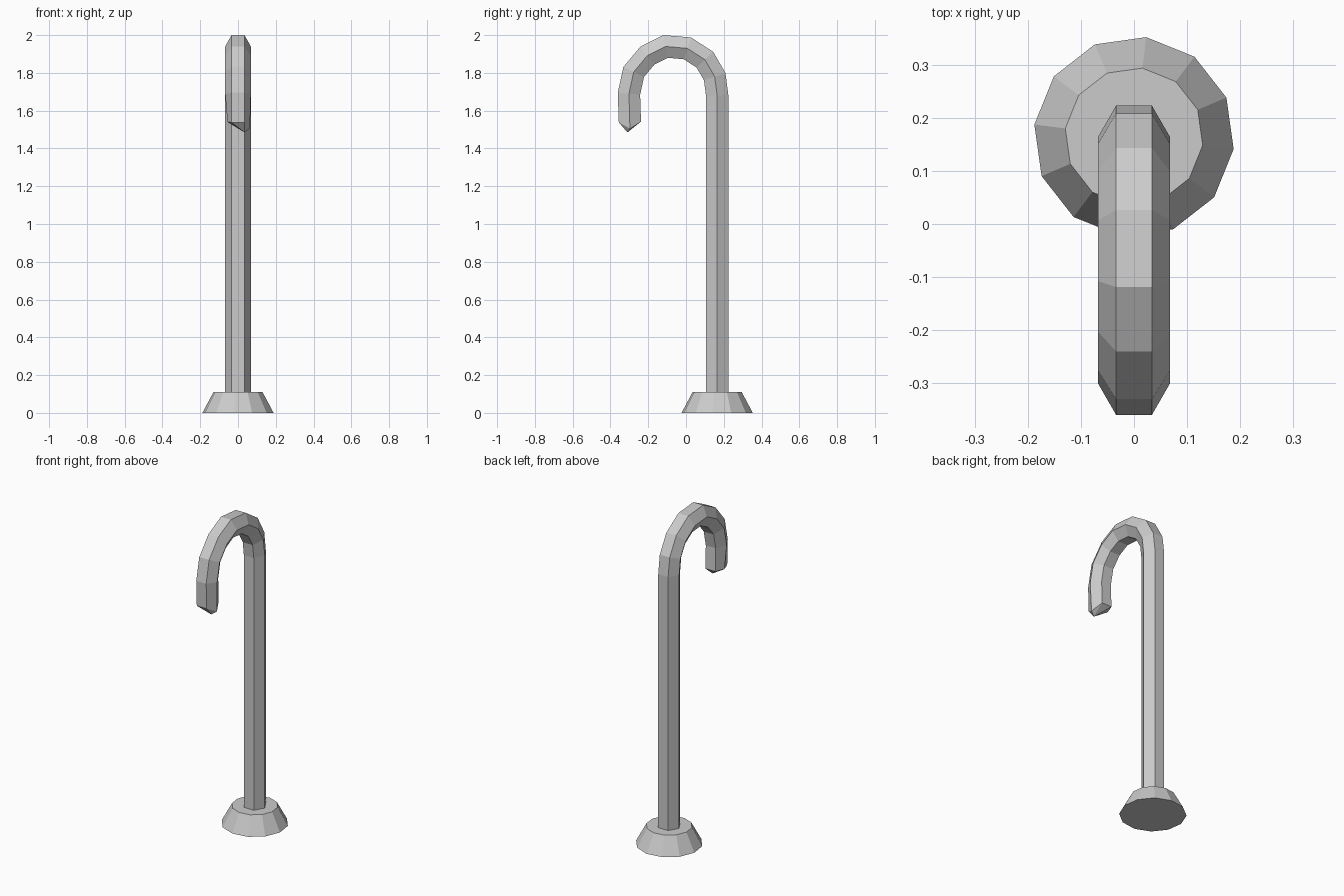
import bpy, bmesh, math
from mathutils import Vector

if "Cube" in bpy.data.objects:
    bpy.data.objects.remove(bpy.data.objects["Cube"])


def make_object(name, bm):
    bmesh.ops.recalc_face_normals(bm, faces=bm.faces[:])
    mesh = bpy.data.meshes.new(name)
    bm.to_mesh(mesh)
    bm.free()
    obj = bpy.data.objects.new(name, mesh)
    bpy.context.collection.objects.link(obj)
    return obj


def bridge(bm, a, b):
    n = len(a)
    for i in range(n):
        j = (i + 1) % n
        bm.faces.new((a[i], a[j], b[j], b[i]))


# Foot: twelve-sided tapered disc
bm = bmesh.new()
rings = []
for radius, z in ((0.19, 0.0), (0.131, 0.11)):
    ring = []
    for i in range(12):
        a = math.radians(23 + 30 * i)
        ring.append(bm.verts.new((radius * math.cos(a), 0.165 + radius * math.sin(a), z)))
    rings.append(ring)
bridge(bm, *rings)
bm.faces.new(rings[0])
bm.faces.new(rings[1])
make_object("foot", bm)

# Hooked pole: hexagon swept along a (y, z) path
path = [Vector(p) for p in (
    (0.165, 0.10), (0.165, 1.68), (0.152, 1.78), (0.10, 1.87), (0.007, 1.93),
    (-0.108, 1.94), (-0.204, 1.892), (-0.277, 1.805), (-0.302, 1.69), (-0.297, 1.54))]
R = 0.068
bm = bmesh.new()
rings = []
for k, p in enumerate(path):
    before = (p - path[k - 1]).normalized() if k else Vector((0, 1))
    after = (path[k + 1] - p).normalized() if k < len(path) - 1 else before
    t = (before + after).normalized()
    miter = 1 / max(t.dot(after), 0.5)
    ring = []
    for i in range(6):
        a = math.radians(60 * i)
        d = R * math.sin(a) * miter
        ring.append(bm.verts.new((R * math.cos(a), p.x + d * t.y, p.y - d * t.x)))
    rings.append(ring)
for a, b in zip(rings, rings[1:]):
    bridge(bm, a, b)
bm.faces.new(rings[0])

# Slanted, off-centre point closing the hook end
end = rings[-1]
end[0].co.x, end[0].co.z = 0.063, 1.505
end[3].co.x = -0.056
tip = bm.verts.new((0.034, -0.31, 1.485))
for i in range(6):
    bm.faces.new((end[i], end[(i + 1) % 6], tip))
make_object("hooked_pole", bm)
